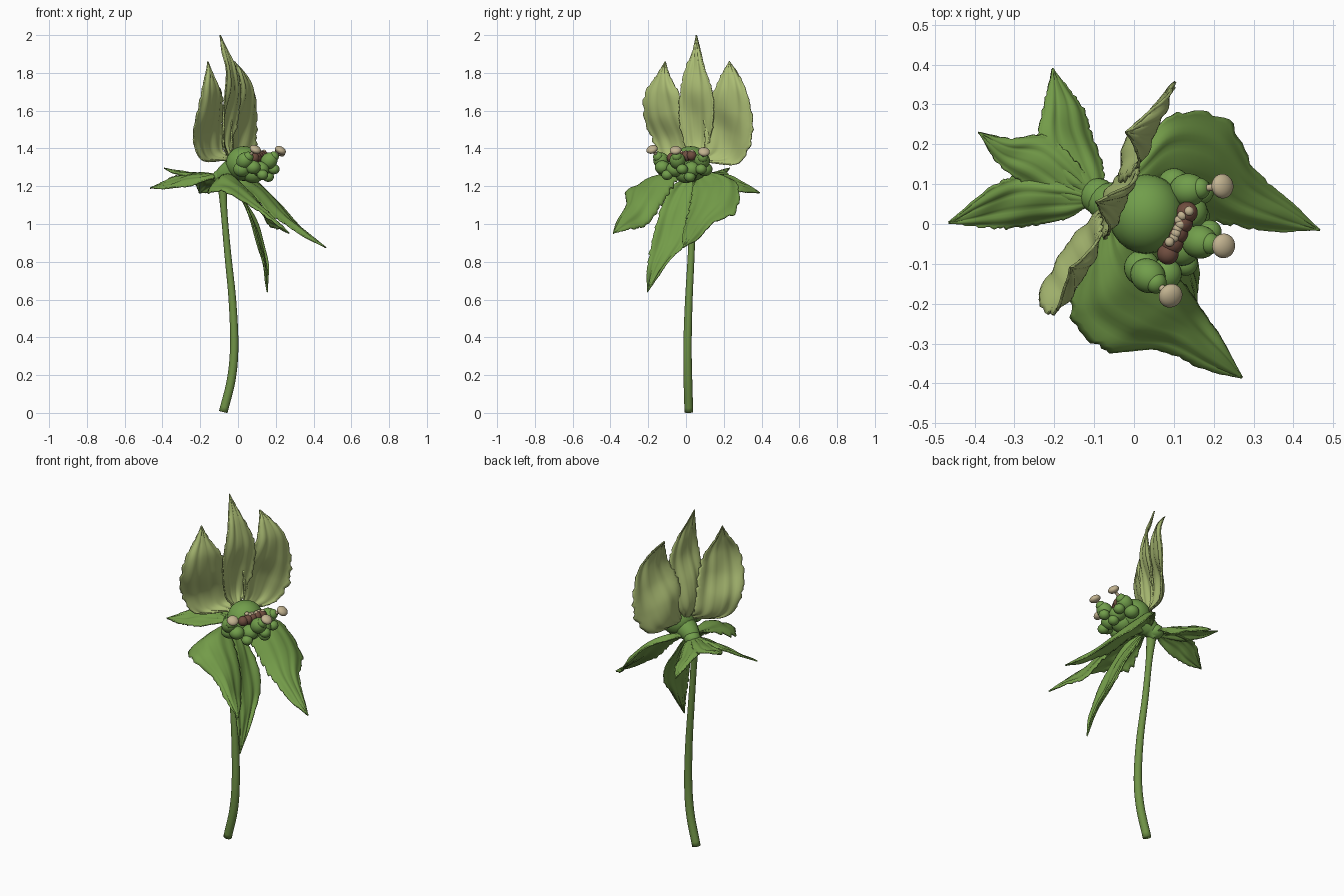
import bpy, bmesh, math, random
from mathutils import Vector as V

random.seed(4)


def material(name, rgb):
    m = bpy.data.materials.new(name)
    m.diffuse_color = (*rgb, 1)
    return m


LEAF = material("leaf green", (0.172, 0.33, 0.066))
PETAL = material("pale petal green", (0.41, 0.51, 0.175))
STEM = material("stem green", (0.16, 0.29, 0.062))
BUD = material("bud green", (0.165, 0.34, 0.07))
BROWN = material("brown", (0.16, 0.075, 0.05))
TAN = material("tan", (0.54, 0.45, 0.28))


def finish(name, bm, mat):
    me = bpy.data.meshes.new(name)
    bmesh.ops.recalc_face_normals(bm, faces=bm.faces)
    bm.to_mesh(me)
    bm.free()
    for p in me.polygons:
        p.use_smooth = True
    me.materials.append(mat)
    ob = bpy.data.objects.new(name, me)
    bpy.context.collection.objects.link(ob)
    return ob


def spline(pts, t):
    # Catmull-Rom through pts, t in 0..1
    n = len(pts) - 1
    i = min(int(t * n), n - 1)
    f = t * n - i
    b, c = pts[i], pts[i + 1]
    a = pts[i - 1] if i > 0 else b * 2 - c
    d = pts[i + 2] if i + 2 <= n else c * 2 - b
    return (b * 2 + (c - a) * f + (a * 2 - b * 5 + c * 4 - d) * f * f
            + (b * 3 - a - c * 3 + d) * f ** 3) * 0.5


def blade(name, base, rows, tip, mat, pleat=0.004, thick=0.007):
    # Leaf lofted through rows of (left edge, midrib, right edge)
    lines = [[V(base)] + [V(r[k]) for r in rows] + [V(tip)] for k in range(3)]
    lines[0][0] = lines[0][0] + (V(rows[0][0]) - V(base)) * 0.25
    lines[2][0] = lines[2][0] + (V(rows[0][2]) - V(base)) * 0.25
    nv, nu = 56, 20
    bm = bmesh.new()
    grid = []
    for j in range(nv + 1):
        t = j / nv
        l, m, r = (spline(x, t) for x in lines)
        ahead = spline(lines[1], min(t + 0.02, 1)) - spline(lines[1], max(t - 0.02, 0))
        nrm = (r - l).cross(ahead)
        nrm = nrm.normalized() if nrm.length > 1e-9 else V((0, 0, 0))
        fade = min(1, (r - l).length / 0.1)
        saw = 0.08 * ((t * 11) % 1 - 0.5) + random.uniform(-0.03, 0.03)
        row = []
        for i in range(nu + 1):
            u = i / nu * 2 - 1
            if abs(u) > 0.85:
                u *= 1 + saw
            p = l * (u * (u - 1) / 2) + m * (1 - u * u) + r * (u * (u + 1) / 2)
            # pleats between the veins and a groove on the midrib
            h = pleat * math.cos(u * 11) - pleat * 1.5 * math.exp(-(u * 9) ** 2)
            h += pleat * 0.7 * math.sin(t * 17 + u * 3)
            row.append(bm.verts.new(p + nrm * h * fade))
        grid.append(row)
    for j in range(nv):
        for i in range(nu):
            bm.faces.new((grid[j][i], grid[j][i + 1], grid[j + 1][i + 1], grid[j + 1][i]))
    ob = finish(name, bm, mat)
    s = ob.modifiers.new("thickness", 'SOLIDIFY')
    s.thickness = thick
    s.offset = 0
    return ob


def ball(name, c, size, mat, axis=(0, 0, 1)):
    bm = bmesh.new()
    bmesh.ops.create_uvsphere(bm, u_segments=24, v_segments=14, radius=1)
    ob = finish(name, bm, mat)
    ob.scale = size
    ob.rotation_euler = V(axis).to_track_quat('Z', 'Y').to_euler()
    ob.location = c
    return ob


def tube(name, pts, radii, mat, steps=24, sides=16):
    pts = [V(p) for p in pts]
    rad = [V((r, 0, 0)) for r in radii]
    bm = bmesh.new()
    rings = []
    for j in range(steps + 1):
        t = j / steps
        d = (spline(pts, min(t + 0.01, 1)) - spline(pts, max(t - 0.01, 0))).normalized()
        x = d.cross(V((0, 1, 0.1))).normalized()
        y = d.cross(x)
        c, r = spline(pts, t), spline(rad, t).x
        rings.append([bm.verts.new(c + (x * math.cos(a) + y * math.sin(a)) * r)
                      for a in (math.tau * k / sides for k in range(sides))])
    for a, b in zip(rings, rings[1:]):
        for k in range(sides):
            q = (k + 1) % sides
            bm.faces.new((a[k], a[q], b[q], b[k]))
    bm.faces.new(rings[0])
    bm.faces.new(rings[-1])
    return finish(name, bm, mat)


# Stem, flaring into the neck of the flower
tube("stem", [(-0.078, 0.015, 0.005), (-0.035, 0.01, 0.18), (-0.02, 0.008, 0.36), (-0.03, 0.015, 0.6),
              (-0.055, 0.028, 0.85), (-0.075, 0.035, 1.08), (-0.085, 0.045, 1.24)],
     [0.023, 0.023, 0.022, 0.02, 0.018, 0.018, 0.028], STEM, 40)
tube("neck", [(-0.1, 0.065, 1.22), (-0.07, 0.055, 1.26), (-0.02, 0.04, 1.29), (0.03, 0.03, 1.32)],
     [0.03, 0.05, 0.065, 0.075], BUD)
ball("calyx", (-0.09, 0.07, 1.25), (0.045, 0.045, 0.04), BUD)
ball("receptacle", (0.03, 0.025, 1.32), (0.095, 0.1, 0.092), BUD)

# Three upright pale petals forming a cup: low part bulges back, upper part bows forward
blade("petal_middle", (-0.04, 0.05, 1.34), [
    ((-0.075, -0.01, 1.43), (-0.075, 0.06, 1.43), (-0.03, 0.12, 1.43)),
    ((-0.075, -0.035, 1.57), (-0.06, 0.055, 1.57), (0.0, 0.145, 1.57)),
    ((-0.065, -0.03, 1.71), (-0.025, 0.05, 1.71), (0.015, 0.135, 1.71)),
    ((-0.065, 0.0, 1.83), (-0.035, 0.053, 1.83), (-0.01, 0.1, 1.82)),
    ((-0.085, 0.035, 1.92), (-0.065, 0.055, 1.92), (-0.055, 0.075, 1.92))],
    (-0.095, 0.055, 2.0), PETAL)
blade("petal_back", (-0.02, 0.08, 1.33), [
    ((-0.03, 0.1, 1.42), (-0.02, 0.19, 1.37), (0.05, 0.27, 1.32)),
    ((-0.035, 0.1, 1.53), (0.0, 0.225, 1.48), (0.09, 0.335, 1.41)),
    ((-0.01, 0.12, 1.63), (0.045, 0.235, 1.6), (0.1, 0.35, 1.55)),
    ((0.01, 0.155, 1.72), (0.06, 0.24, 1.71), (0.085, 0.325, 1.69)),
    ((0.005, 0.19, 1.80), (0.025, 0.235, 1.80), (0.04, 0.28, 1.79))],
    (-0.02, 0.23, 1.86), PETAL)
blade("petal_front", (-0.05, 0.02, 1.34), [
    ((-0.19, -0.12, 1.34), (-0.145, -0.04, 1.36), (-0.08, 0.035, 1.41)),
    ((-0.235, -0.17, 1.43), (-0.165, -0.07, 1.46), (-0.085, 0.025, 1.51)),
    ((-0.22, -0.22, 1.56), (-0.14, -0.12, 1.58), (-0.08, -0.005, 1.61)),
    ((-0.195, -0.215, 1.69), (-0.125, -0.135, 1.69), (-0.09, -0.035, 1.69)),
    ((-0.17, -0.155, 1.79), (-0.14, -0.125, 1.78), (-0.125, -0.085, 1.78))],
    (-0.16, -0.11, 1.86), PETAL)

# Drooping green leaves
blade("leaf_lower", (-0.06, 0.03, 1.26), [
    ((0.01, -0.09, 1.18), (0.0, 0.0, 1.17), (0.01, 0.06, 1.16)),
    ((0.07, -0.15, 1.02), (0.06, -0.04, 1.05), (0.08, 0.06, 1.05)),
    ((0.12, -0.19, 0.86), (0.11, -0.08, 0.9), (0.13, 0.02, 0.92)),
    ((0.14, -0.205, 0.75), (0.145, -0.15, 0.77), (0.155, -0.09, 0.8))],
    (0.155, -0.205, 0.64), LEAF)
blade("leaf_front", (-0.07, 0.01, 1.26), [
    ((-0.13, -0.13, 1.21), (-0.07, -0.1, 1.26), (-0.01, -0.05, 1.23)),
    ((-0.155, -0.23, 1.17), (-0.04, -0.18, 1.24), (0.05, -0.09, 1.17)),
    ((-0.07, -0.315, 1.17), (0.04, -0.23, 1.18), (0.12, -0.15, 1.07)),
    ((0.06, -0.315, 1.10), (0.12, -0.27, 1.09), (0.17, -0.215, 0.99)),
    ((0.18, -0.365, 1.01), (0.2, -0.33, 1.02), (0.22, -0.295, 0.97))],
    (0.27, -0.385, 0.95), LEAF)
blade("leaf_back", (-0.05, 0.07, 1.26), [
    ((0.0, 0.17, 1.25), (0.02, 0.11, 1.26), (0.03, 0.04, 1.2)),
    ((0.09, 0.27, 1.21), (0.1, 0.16, 1.22), (0.1, 0.03, 1.13)),
    ((0.225, 0.265, 1.07), (0.19, 0.14, 1.13), (0.18, 0.01, 1.05)),
    ((0.3, 0.14, 1.0), (0.28, 0.07, 1.03), (0.26, -0.005, 0.99)),
    ((0.39, 0.06, 0.92), (0.375, 0.025, 0.945), (0.36, -0.02, 0.93))],
    (0.465, -0.015, 0.875), LEAF)

# Three-lobed leaf on the left
side = (-0.09, 0.06, 1.255)
blade("side_leaf_back_lobe", side, [
    ((-0.19, 0.11, 1.26), (-0.13, 0.13, 1.26), (-0.075, 0.12, 1.23)),
    ((-0.24, 0.21, 1.26), (-0.17, 0.22, 1.24), (-0.105, 0.22, 1.18)),
    ((-0.225, 0.3, 1.22), (-0.18, 0.3, 1.21), (-0.135, 0.3, 1.17))],
    (-0.205, 0.39, 1.165), LEAF, 0.003)
blade("side_leaf_middle_lobe", side, [
    ((-0.17, 0.05, 1.25), (-0.16, 0.1, 1.265), (-0.14, 0.15, 1.26)),
    ((-0.27, 0.1, 1.25), (-0.24, 0.16, 1.27), (-0.22, 0.22, 1.26)),
    ((-0.34, 0.15, 1.27), (-0.325, 0.185, 1.28), (-0.31, 0.215, 1.275))],
    (-0.39, 0.23, 1.295), LEAF, 0.003)
blade("side_leaf_front_lobe", side, [
    ((-0.17, 0.015, 1.23), (-0.17, 0.06, 1.26), (-0.17, 0.1, 1.26)),
    ((-0.27, -0.005, 1.2), (-0.27, 0.06, 1.25), (-0.27, 0.12, 1.25)),
    ((-0.37, -0.01, 1.19), (-0.36, 0.04, 1.22), (-0.345, 0.1, 1.25))],
    (-0.465, 0.003, 1.19), LEAF, 0.003)

# Brown and tan strip of the flower centre, on the side of the receptacle
for k in range(5):
    ball("brown_centre", (0.085 + 0.012 * k, -0.075 + 0.026 * k, 1.35 + 0.003 * k),
         (0.027, 0.027, 0.027), BROWN)
for k in range(8):
    ball("tan_grain", (0.088 + 0.006 * k + random.uniform(-0.008, 0.008), -0.045 + 0.011 * k,
                       1.382 + random.uniform(-0.006, 0.006)), (0.012, 0.012, 0.01), TAN)

# Stamens: green bud, filament and flat tan cap
stamens = [((0.135, 0.085, 1.335), (0.222, 0.095, 1.382)),
           ((0.165, -0.045, 1.335), (0.225, -0.055, 1.39)),
           ((0.035, -0.13, 1.335), (0.092, -0.18, 1.395))]
for b, a in stamens:
    b, a = V(b), V(a)
    d = (a - b).normalized()
    ball("stamen_bud", b, (0.042, 0.042, 0.048), BUD, d)
    ball("stamen_collar", b + d * 0.035, (0.027, 0.027, 0.025), BUD, d)
    tube("filament", [b, (a + b) / 2, a], [0.012, 0.009, 0.009], TAN, 6, 10)
    ball("anther", a, (0.031, 0.031, 0.02), TAN, d + V((0, 0, 0.7)))

# Green lumps crowded under the centre
for c, r in [((0.02, -0.11, 1.29), 0.045), ((0.08, -0.125, 1.3), 0.04), ((0.12, -0.06, 1.29), 0.045),
             ((0.14, 0.03, 1.29), 0.045), ((0.10, 0.1, 1.29), 0.04), ((0.17, 0.08, 1.29), 0.03),
             ((0.19, -0.02, 1.29), 0.03), ((0.13, -0.1, 1.26), 0.03), ((0.16, 0.02, 1.25), 0.03),
             ((0.08, 0.0, 1.27), 0.06)]:
    ball("green_lump", c, (r, r, r * 0.9), BUD)
